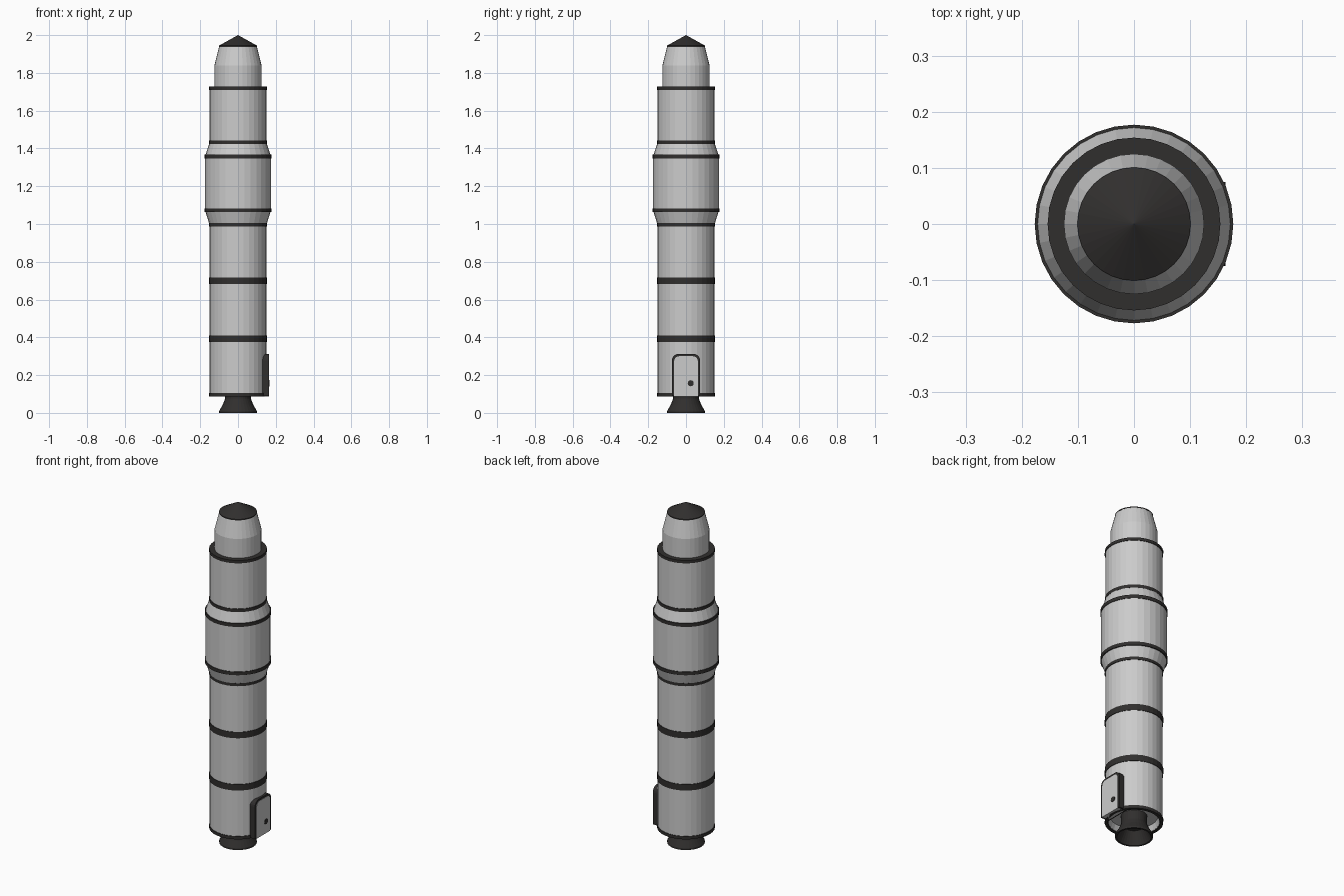
import bpy, bmesh
from math import pi, cos, sin

if "Cube" in bpy.data.objects:
    bpy.data.objects.remove(bpy.data.objects["Cube"])

SIDES = 32
dark = bpy.data.materials.new("dark_trim")
dark.diffuse_color = (0.03, 0.028, 0.027, 1)
dark.use_nodes = True
dark.node_tree.nodes["Principled BSDF"].inputs["Base Color"].default_value = dark.diffuse_color


def finish(bm, name, mat=None):
    bmesh.ops.remove_doubles(bm, verts=bm.verts, dist=1e-5)
    bmesh.ops.recalc_face_normals(bm, faces=bm.faces)
    me = bpy.data.meshes.new(name)
    bm.to_mesh(me)
    bm.free()
    ob = bpy.data.objects.new(name, me)
    bpy.context.collection.objects.link(ob)
    if mat:
        me.materials.append(mat)
    return ob


def lathe(name, profile, mat=None, closed=False):
    """Revolve (radius, z) points around the z axis."""
    bm = bmesh.new()
    vs = [bm.verts.new((r, 0, z)) for r, z in profile]
    es = [bm.edges.new(p) for p in zip(vs, vs[1:])]
    if closed:
        es.append(bm.edges.new((vs[-1], vs[0])))
    bmesh.ops.spin(bm, geom=vs + es, axis=(0, 0, 1), cent=(0, 0, 0),
                   steps=SIDES, angle=2 * pi)
    return finish(bm, name, mat)


def slab(name, outline, x0, x1, mat=None):
    """Extrude a (y, z) outline along x."""
    bm = bmesh.new()
    f = bm.faces.new([bm.verts.new((x0, y, z)) for y, z in outline])
    ext = bmesh.ops.extrude_face_region(bm, geom=[f])["geom"]
    bmesh.ops.translate(bm, vec=(x1 - x0, 0, 0),
                        verts=[v for v in ext if isinstance(v, bmesh.types.BMVert)])
    return finish(bm, name, mat)


def door_outline(w, z0, z1, r, n=5):
    """Rectangle with rounded top corners."""
    right = [(w - r + r * cos(a), z1 - r + r * sin(a))
             for a in (i * pi / 2 / n for i in range(n + 1))]
    left = [(-y, z) for y, z in reversed(right)]
    return [(-w, z0), (w, z0)] + right + left


# Main body with the wider middle stage and recessed underside
lathe("body", [(0, 0.125), (0.125, 0.125), (0.135, 0.092), (0.151, 0.092),
               (0.151, 0.997), (0.174, 1.07), (0.174, 1.36),
               (0.151, 1.43), (0.151, 1.72), (0, 1.72)])

# Nose capsule and its dark tip
lathe("nose_capsule", [(0, 1.715), (0.125, 1.715), (0.125, 1.84),
                       (0.1, 1.94), (0, 1.94)])
lathe("nose_tip", [(0, 1.938), (0.101, 1.938), (0.101, 1.944), (0, 2.0)], dark)

# Dark bands: bottom z, top z, radius
bands = [(0.088, 0.106, 0.154), (0.375, 0.411, 0.154), (0.682, 0.718, 0.154),
         (0.988, 1.005, 0.154), (1.063, 1.083, 0.177), (1.347, 1.367, 0.177),
         (1.423, 1.442, 0.154), (1.71, 1.727, 0.154)]
for i, (z0, z1, r) in enumerate(bands):
    inner = 0.12 if z1 > 1.7 else r - 0.018
    lathe(f"band_{i + 1}", [(inner, z0), (r, z0), (r, z1), (inner, z1)],
          dark, closed=True)

# Engine nozzle, hollow underneath
lathe("engine_nozzle", [(0, 0.13), (0.07, 0.13), (0.068, 0.075), (0.08, 0.045),
                        (0.1, 0.01), (0.1, 0), (0.09, 0), (0.055, 0.07),
                        (0, 0.07)], dark)

# Access hatch on the right side: dark frame, grey door, round handle
slab("hatch_frame", door_outline(0.075, 0.09, 0.312, 0.035), 0.11, 0.163, dark)
slab("hatch_door", door_outline(0.063, 0.088, 0.3, 0.027), 0.12, 0.165)
slab("hatch_handle", [(0.025 + 0.016 * cos(a), 0.157 + 0.016 * sin(a))
                      for a in (i * pi / 8 for i in range(16))], 0.15, 0.167, dark)
